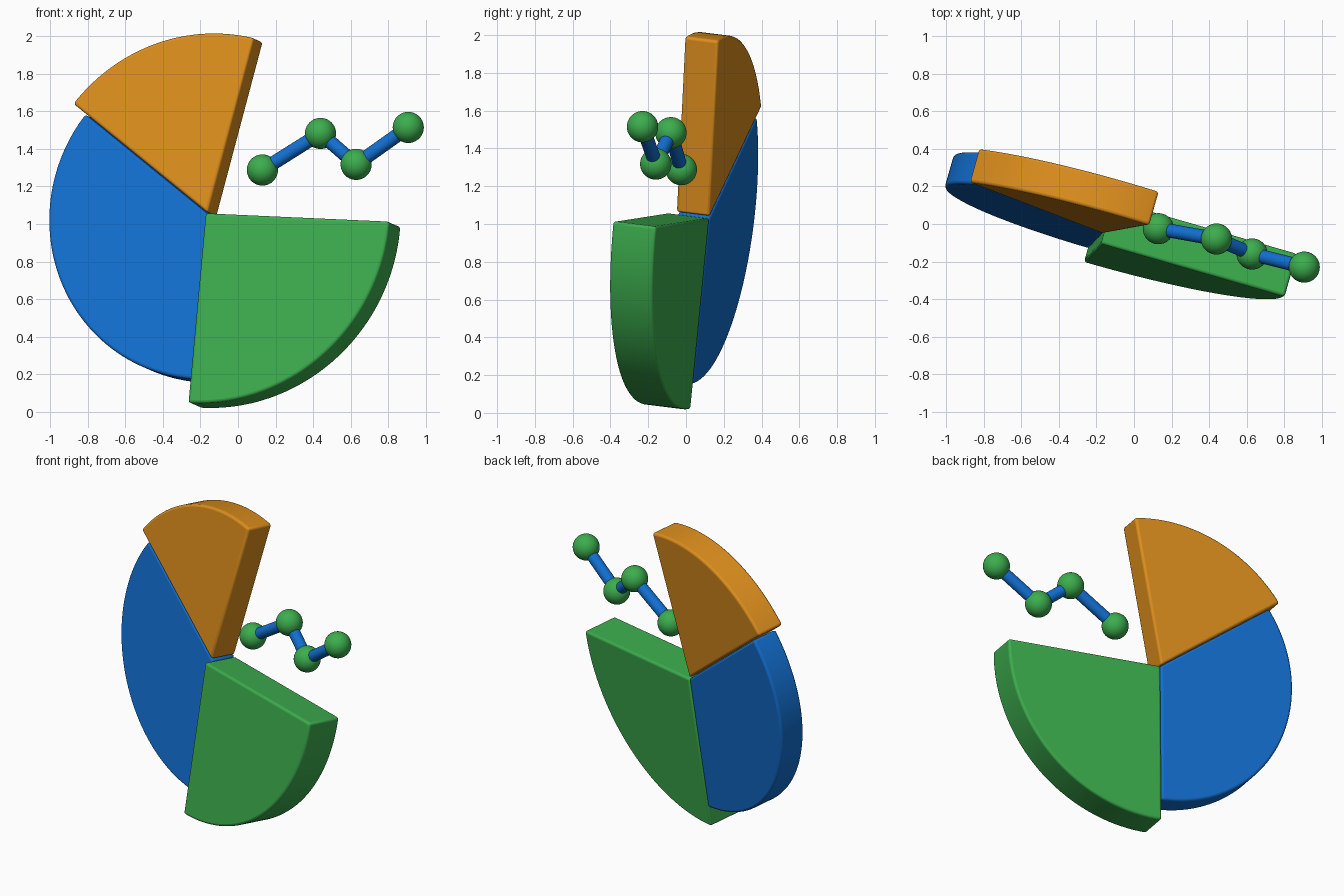
import bpy, bmesh, math
from mathutils import Vector, Matrix

if "Cube" in bpy.data.objects:
    bpy.data.objects.remove(bpy.data.objects["Cube"])


def material(name, rgb):
    m = bpy.data.materials.new(name)
    m.diffuse_color = (*rgb, 1)
    m.use_nodes = True
    m.node_tree.nodes["Principled BSDF"].inputs["Base Color"].default_value = m.diffuse_color
    return m


GREEN = material("green", (0.045, 0.42, 0.075))
BLUE = material("blue", (0.006, 0.16, 0.64))
ORANGE = material("orange", (0.72, 0.27, 0.012))

# Chart frame: origin at the centre of the flat back, turned and leaned back
yaw, tilt = math.radians(15.8), math.radians(6.8)
u = Vector((math.cos(yaw), -math.sin(yaw), 0))
n = Vector((math.sin(yaw) * math.cos(tilt), math.cos(yaw) * math.cos(tilt), -math.sin(tilt)))
v = u.cross(n)
frame = Matrix((u, n, v)).transposed().to_4x4()
frame.translation = (-0.11, 0.125, 1.03)


def wedge(name, start, end, radius, depth, mat, shift=0.0):
    """Pie slice from start to end degrees, thickened forward from the back plane."""
    bm = bmesh.new()
    mid = math.radians((start + end) / 2)
    ox, oz = shift * math.cos(mid), shift * math.sin(mid)
    steps = int((end - start) / 2)
    pts = [(ox, 0, oz)]
    for i in range(steps + 1):
        a = math.radians(start + (end - start) * i / steps)
        pts.append((ox + radius * math.cos(a), 0, oz + radius * math.sin(a)))
    face = bm.faces.new([bm.verts.new(p) for p in pts])
    out = bmesh.ops.extrude_face_region(bm, geom=[face])["geom"]
    moved = [g for g in out if isinstance(g, bmesh.types.BMVert)]
    bmesh.ops.translate(bm, verts=moved, vec=(0, -depth, 0))
    bmesh.ops.recalc_face_normals(bm, faces=bm.faces)
    me = bpy.data.meshes.new(name)
    bm.to_mesh(me)
    bm.free()
    ob = bpy.data.objects.new(name, me)
    bpy.context.collection.objects.link(ob)
    ob.matrix_world = frame
    me.materials.append(mat)
    bev = ob.modifiers.new("rounded_edges", 'BEVEL')
    bev.width, bev.segments = 0.015, 3
    bev.limit_method, bev.angle_limit = 'ANGLE', math.radians(35)
    smooth(ob)


def smooth(ob):
    bpy.ops.object.select_all(action='DESELECT')
    ob.select_set(True)
    bpy.context.view_layer.objects.active = ob
    bpy.ops.object.shade_smooth_by_angle(angle=math.radians(35))


# Pie slices
wedge("green_slice", 266.5, 357.5, 1.02, 0.24, GREEN)
wedge("blue_slice", 142.5, 266.5, 0.885, 0.178, BLUE)
wedge("orange_slice", 76.5, 142.5, 0.965, 0.187, ORANGE, 0.008)

# Line graph: balls joined by rods
points = [Vector(p) for p in ((0.13, -0.025, 1.288), (0.44, -0.08, 1.483),
                              (0.63, -0.16, 1.318), (0.908, -0.23, 1.515))]
for i, p in enumerate(points):
    bpy.ops.mesh.primitive_uv_sphere_add(segments=40, ring_count=20, radius=0.083, location=p)
    ball = bpy.context.object
    ball.name = f"graph_point_{i + 1}"
    ball.data.materials.append(GREEN)
    smooth(ball)
for i, (a, b) in enumerate(zip(points, points[1:])):
    bpy.ops.mesh.primitive_cylinder_add(vertices=32, radius=0.037, depth=(b - a).length,
                                        location=(a + b) / 2)
    rod = bpy.context.object
    rod.name = f"graph_rod_{i + 1}"
    rod.rotation_euler = (b - a).to_track_quat('Z', 'Y').to_euler()
    rod.data.materials.append(BLUE)
    smooth(rod)
